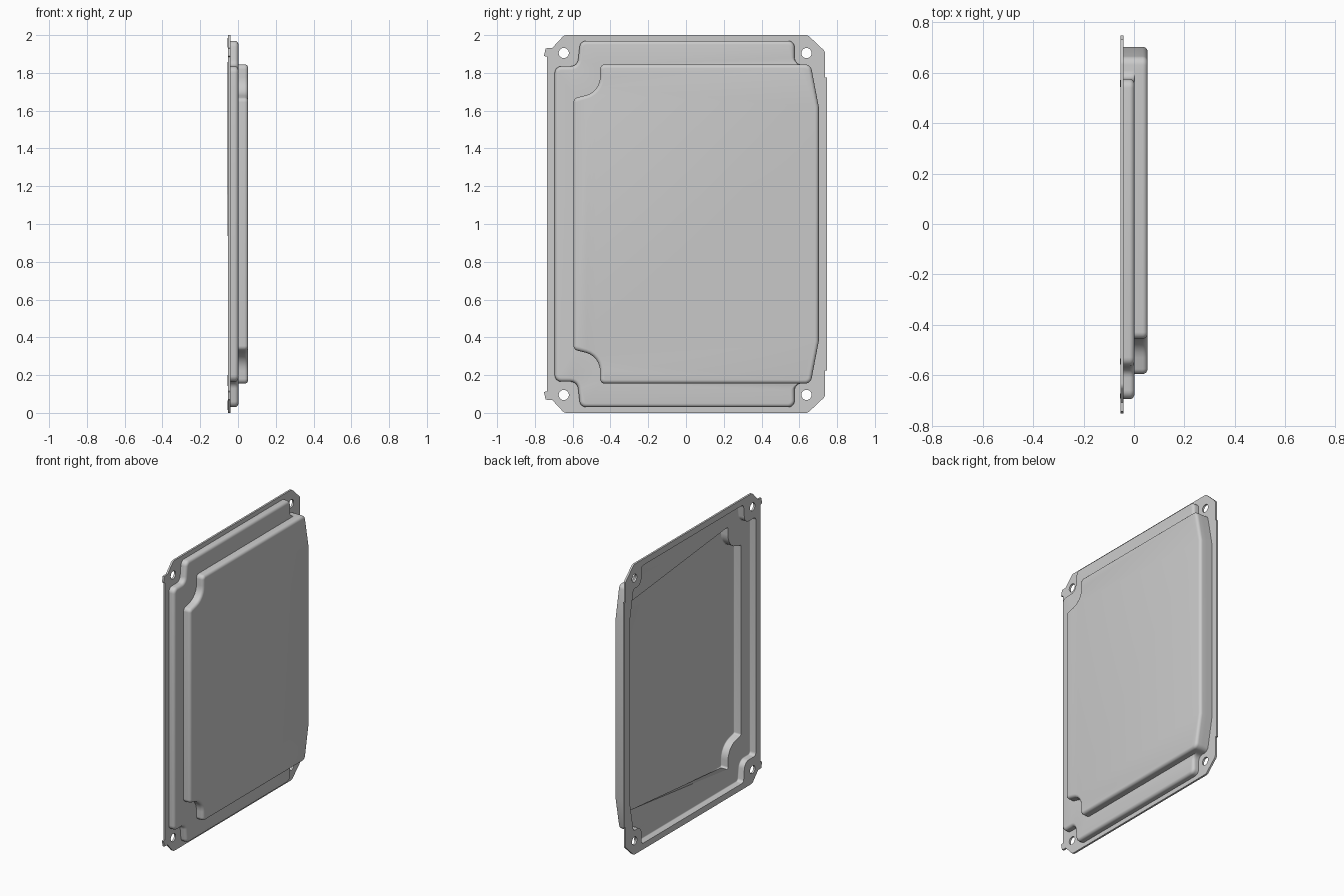
import bpy, bmesh, math
from mathutils import Vector

cube = bpy.data.objects.get("Cube")
if cube:
    bpy.data.objects.remove(cube)

FLANGE, LEDGE, TOP = -0.041, 0.002, 0.054   # x of the three outer levels
SHEET = 0.013                               # sheet thickness
ROUND = 0.02                                # shoulder radius

# Upper half outlines as (y, height above middle, corner radius), left to right
FLANGE_HALF = [(-.735, .885, 0), (-.752, .89, 0), (-.743, .93, 0), (-.708, .932, 0),
               (-.645, 1, .03), (.645, 1, .03), (.735, .915, .02), (.735, .775, 0),
               (.747, .775, 0)]
SHARED = [(.66, .845, .035), (.703, .62, 0)]
LOWER_HALF = [(-.695, .835, .035), (-.575, .835, .04), (-.56, .97, .035),
              (.575, .97, .035), (.575, .845, .035)] + SHARED
UPPER_HALF = [(-.595, .665, .026), (-.455, .70, .1), (-.455, .845, .026),
              (.61, .845, 0)] + SHARED


def outline(half, steps=6):
    """Mirror a half outline top to bottom and round its corners."""
    full = half + [(y, -z, r) for y, z, r in reversed(half)]
    pts = []
    for i, (y, z, r) in enumerate(full):
        p = Vector((y, z, 0))
        if not r:
            pts.append(p)
            continue
        before, after = full[i - 1], full[(i + 1) % len(full)]
        u = (Vector((before[0], before[1], 0)) - p).normalized()
        v = (Vector((after[0], after[1], 0)) - p).normalized()
        half_angle = u.angle(v) / 2
        centre = p + (u + v).normalized() * r / math.sin(half_angle)
        reach = r / math.tan(half_angle)
        a = (p + u * reach - centre).normalized()
        b = (p + v * reach - centre).normalized()
        pts += [centre + a.slerp(b, k / steps) * r for k in range(steps + 1)]
    return pts


def inset(pts, amount, weight):
    """Move a clockwise outline inwards with mitred corners."""
    out = []
    for i, p in enumerate(pts):
        d1 = (p - pts[i - 1]).normalized()
        d2 = (pts[(i + 1) % len(pts)] - p).normalized()
        n1, n2 = Vector((d1.y, -d1.x, 0)), Vector((d2.y, -d2.x, 0))
        out.append(p + (n1 + n2) / (1 + n1.dot(n2)) * amount * weight(p))
    return out


def add_loop(bm, pts, x):
    verts = [bm.verts.new((x, p.x, p.y + 1)) for p in pts]
    for i, v in enumerate(verts):
        bm.edges.new((verts[i - 1], v))
    return verts


def add_wall(bm, pts, x0, x1, weight):
    """Pressed wall with a rounded shoulder."""
    rings = [add_loop(bm, pts, x0)]
    for k in range(6):
        a = k / 5 * math.pi / 2
        rings.append(add_loop(bm, inset(pts, ROUND * (1 - math.cos(a)), weight),
                              x1 - ROUND * (1 - math.sin(a))))
    for low, high in zip(rings, rings[1:]):
        for i in range(len(low)):
            bm.faces.new((low[i - 1], low[i], high[i], high[i - 1]))


def fill_level(bm, x):
    """Fill the flat area between all open loops at one level."""
    edges = [e for e in bm.edges if len(e.link_faces) < 2
             and all(abs(v.co.x - x) < 1e-4 for v in e.verts)]
    bmesh.ops.triangle_fill(bm, use_beauty=True, edges=edges, normal=(1, 0, 0))


def lower_weight(p):
    """No shoulder where both steps share one tall wall."""
    if p.x < 0.5:
        return 1
    return min(1, max(0, (abs(p.y) - 0.845) / 0.035))


bm = bmesh.new()

# Flange edge and bolt holes
add_loop(bm, outline(FLANGE_HALF), FLANGE)
for y in (-0.647, 0.638):
    for z in (-0.905, 0.905):
        ring = [Vector((y + 0.027 * math.cos(k * math.pi / 12),
                        z + 0.027 * math.sin(k * math.pi / 12), 0)) for k in range(24)]
        add_loop(bm, ring, FLANGE)

# Two pressed steps
add_wall(bm, outline(LOWER_HALF), FLANGE, LEDGE, lower_weight)
add_wall(bm, outline(UPPER_HALF), LEDGE, TOP, lambda p: 1)
bmesh.ops.remove_doubles(bm, verts=bm.verts[:], dist=1e-4)
for level in (FLANGE, LEDGE, TOP):
    fill_level(bm, level)

# Face everything outwards
bmesh.ops.recalc_face_normals(bm, faces=bm.faces[:])
highest = max(bm.faces, key=lambda f: f.calc_center_median().x)
if highest.normal.x < 0:
    bmesh.ops.reverse_faces(bm, faces=bm.faces[:])

mesh = bpy.data.meshes.new("pressed_panel")
bm.to_mesh(mesh)
bm.free()
panel = bpy.data.objects.new("pressed_panel", mesh)
bpy.context.scene.collection.objects.link(panel)

# Sheet metal colour
grey = bpy.data.materials.new("light_grey_metal")
grey.use_nodes = True
grey.diffuse_color = (0.6, 0.6, 0.6, 1)
grey.node_tree.nodes["Principled BSDF"].inputs["Base Color"].default_value = (0.6, 0.6, 0.6, 1)
mesh.materials.append(grey)

# Sheet thickness and shading
solid = panel.modifiers.new("sheet_thickness", "SOLIDIFY")
solid.thickness = SHEET
solid.offset = -1
solid.use_even_offset = True
bpy.ops.object.select_all(action="DESELECT")
panel.select_set(True)
bpy.context.view_layer.objects.active = panel
bpy.ops.object.modifier_apply(modifier=solid.name)
bpy.ops.object.shade_smooth_by_angle(angle=math.radians(35))
